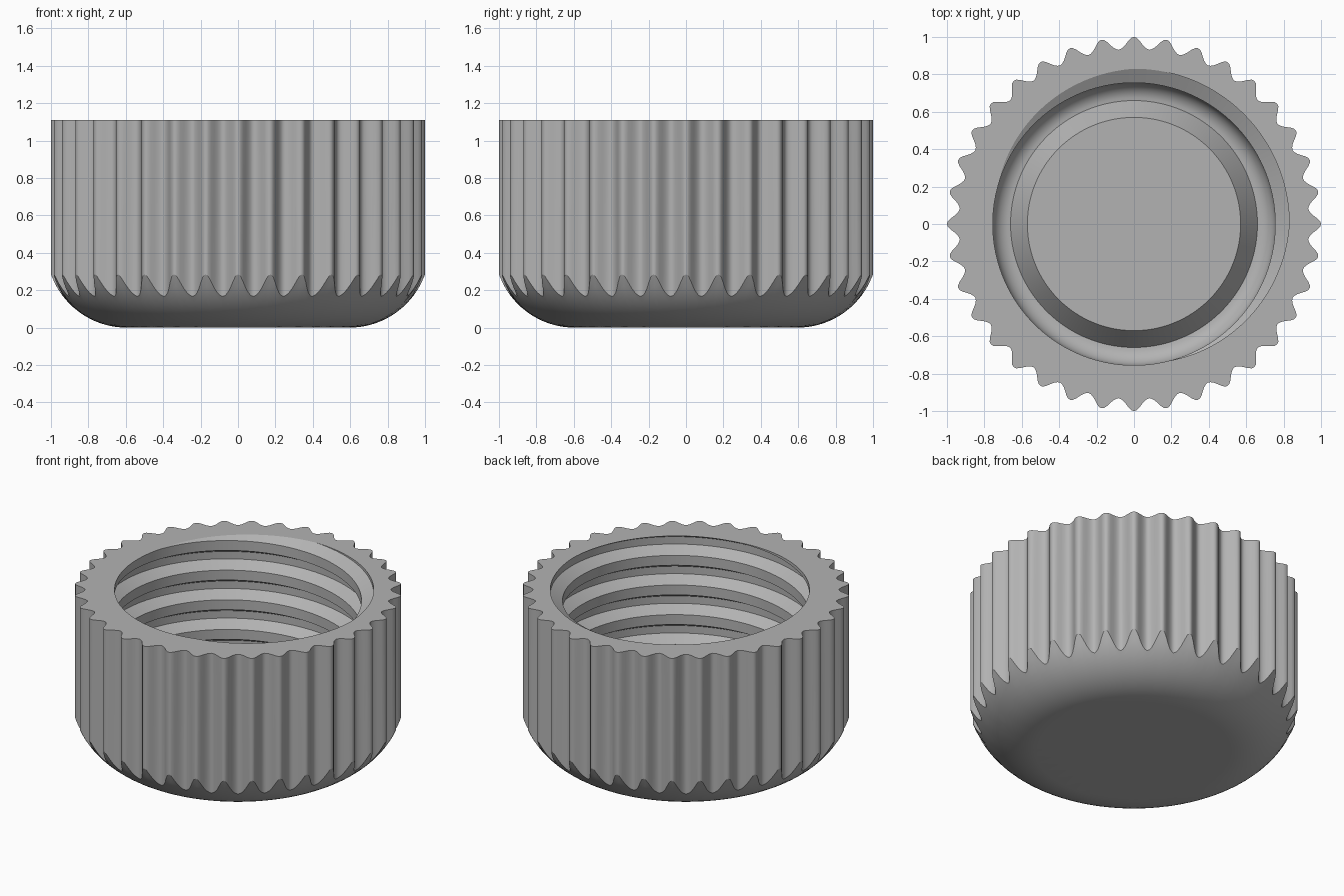
import bpy, bmesh
from math import sin, cos, sqrt, radians, pi

if "Cube" in bpy.data.objects:
    bpy.data.objects.remove(bpy.data.objects["Cube"])

TEETH, STEPS = 36, 12
COLUMNS = TEETH * STEPS
TOP = 1.11
FLAT, FILLET = 0.595, 0.43                   # base disc radius, base rounding
RIB = [1, 0.93, 0.72, 0.45, 0.22, 0.07, 0]   # half rib, tip to valley
VALLEY, TIP = 0.935, 1.0
CREST, ROOT = 0.755, 0.83                    # thread radii
PITCH, THREAD_END = 0.2, 0.36

grey = bpy.data.materials.new("grey_plastic")
grey.use_nodes = True
colour = (0.45, 0.45, 0.45, 1)
grey.diffuse_color = colour
grey.node_tree.nodes["Principled BSDF"].inputs["Base Color"].default_value = colour


def rib_radius(j):
    k = j % STEPS
    return VALLEY + (TIP - VALLEY) * RIB[min(k, STEPS - k)]


def base_height(r):
    return FILLET - sqrt(FILLET ** 2 - max(0, r - FLAT) ** 2)


def thread_radius(angle, z):
    t = (angle + (TOP - z) / PITCH * 360) % 360
    if t < 90:
        return ROOT
    blend = min(1, (t - 90) / 75, (360 - t) / 75)
    return ROOT + (CREST - ROOT) * blend


def sweep(name, profile):
    """Skin the (radius, height) profiles given for every column."""
    bm = bmesh.new()
    cols = []
    for j in range(COLUMNS + 1):
        a = 2 * pi * j / COLUMNS
        cols.append([bm.verts.new((r * cos(a), r * sin(a), z)) for r, z in profile(j)])
    for a, b in zip(cols, cols[1:]):
        for i in range(len(a) - 1):
            bm.faces.new((a[i], b[i], b[i + 1], a[i + 1]))
    bmesh.ops.remove_doubles(bm, verts=bm.verts, dist=0.00005)
    mesh = bpy.data.meshes.new(name)
    bm.to_mesh(mesh)
    bm.free()
    mesh.materials.append(grey)
    obj = bpy.data.objects.new(name, mesh)
    bpy.context.collection.objects.link(obj)
    bpy.ops.object.select_all(action="DESELECT")
    obj.select_set(True)
    bpy.context.view_layer.objects.active = obj
    bpy.ops.object.shade_smooth_by_angle(angle=radians(40))


# Rounded underside, trimmed by the rib outline
def base(j):
    span = rib_radius(j) - FLAT
    radii = [0] + [FLAT + span * i / 14 for i in range(15)]
    return [(r, base_height(r)) for r in radii]


# Ribbed grip wall
def wall(j):
    r = rib_radius(j)
    return [(r, base_height(r)), (r, TOP)]


# Flat rim between the ribs and the thread mouth
def rim(j):
    return [(rib_radius(j), TOP), (thread_radius(360 * j / COLUMNS, TOP), TOP)]


# Helical thread, cut flat at both ends
def thread(j):
    angle = 360 * j / COLUMNS
    points = []
    for turn in range(-1, 6):
        for corner in (90, 165, 285, 360):
            z = TOP - (turn * 360 + corner - angle) / 360 * PITCH
            z = min(TOP, max(THREAD_END, z))
            points.append((thread_radius(angle, z), z))
    return points + [(CREST, THREAD_END)]


# Rounded groove around a raised sealing plug
def floor(j):
    bend = [(0.66 + 0.095 * cos(radians(a)), 0.28 - 0.1 * sin(radians(a)))
            for a in range(0, 91, 10)]
    return [(CREST, THREAD_END)] + bend + [(0.57, 0.3), (0, 0.3)]


sweep("rounded_base", base)
sweep("ribbed_wall", wall)
sweep("top_rim", rim)
sweep("inner_thread", thread)
sweep("sealing_floor", floor)
